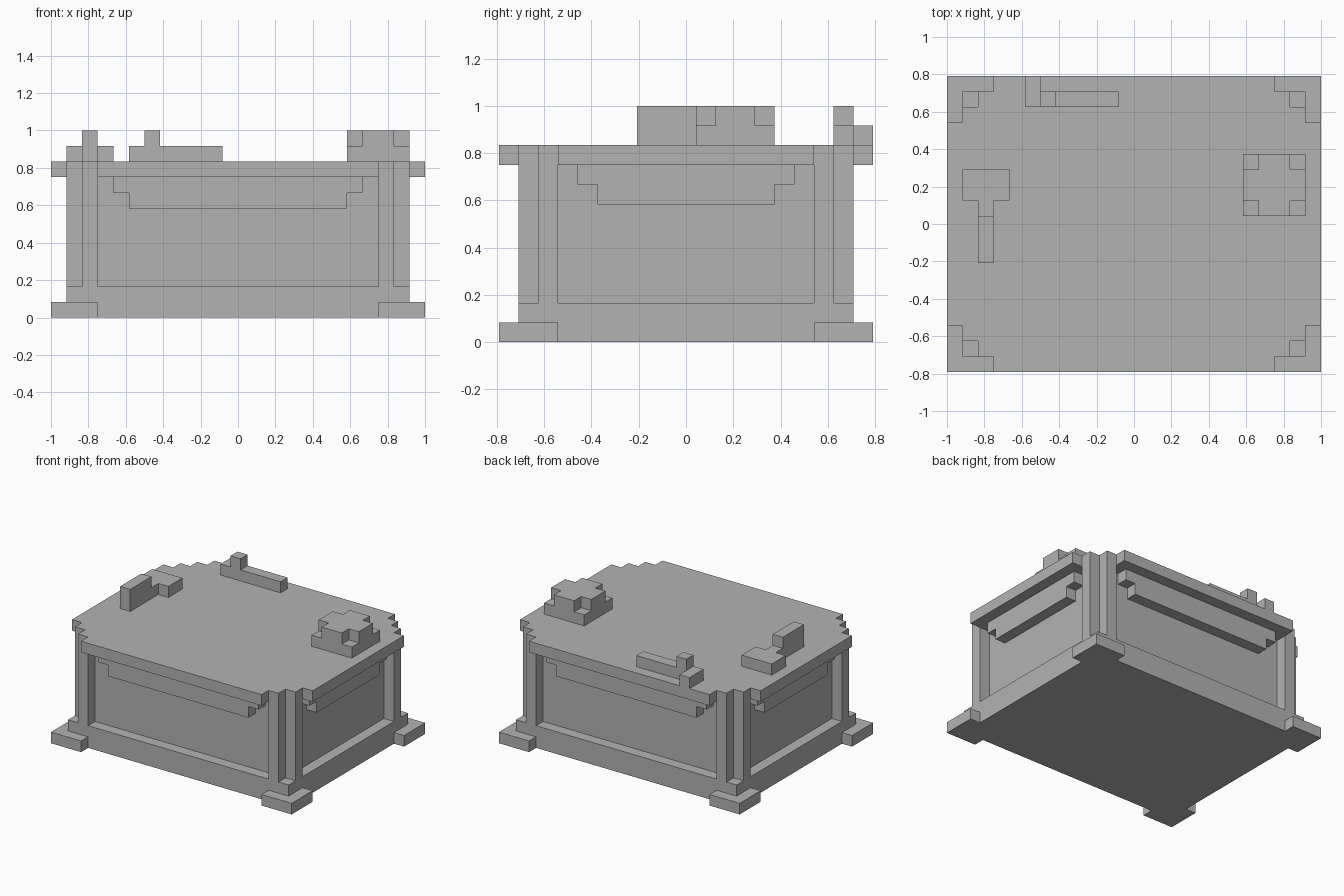
import bpy
import bmesh

cube = bpy.data.objects.get("Cube")
if cube:
    bpy.data.objects.remove(cube, do_unlink=True)

U = 1 / 12  # one block; all sizes below are in blocks

grey = bpy.data.materials.new("plain grey")
grey.use_nodes = True
colour = (0.45, 0.45, 0.45, 1)
grey.diffuse_color = colour
grey.node_tree.nodes["Principled BSDF"].inputs["Base Color"].default_value = colour


def prism(name, outline, z0, z1):
    """Extrude a flat outline from height z0 to z1."""
    bm = bmesh.new()
    face = bm.faces.new([bm.verts.new((x * U, y * U, z0 * U)) for x, y in outline])
    up = bmesh.ops.extrude_face_region(bm, geom=[face])["geom"]
    verts = [v for v in up if isinstance(v, bmesh.types.BMVert)]
    bmesh.ops.translate(bm, verts=verts, vec=(0, 0, (z1 - z0) * U))
    bmesh.ops.recalc_face_normals(bm, faces=bm.faces)
    mesh = bpy.data.meshes.new(name)
    bm.to_mesh(mesh)
    bm.free()
    mesh.materials.append(grey)
    obj = bpy.data.objects.new(name, mesh)
    bpy.context.collection.objects.link(obj)
    return obj


def box(name, x0, x1, y0, y1, z0, z1):
    return prism(name, [(x0, y0), (x1, y0), (x1, y1), (x0, y1)], z0, z1)


def mirrored(points):
    """Repeat a corner path in all four quadrants as one closed outline."""
    a = points
    b = [(-x, y) for x, y in reversed(points)]
    return a + b + [(-x, -y) for x, y in a] + [(-x, -y) for x, y in b]


# Plinth and recessed body
box("plinth", -11, 11, -8.5, 8.5, 0, 2)
box("body", -10, 10, -7.5, 7.5, 2, 9)

# Feet wrapped round the plinth corners, and notched corner posts
foot = [(9, 8.5), (11, 8.5), (11, 6.5), (12, 6.5), (12, 9.5), (9, 9.5)]
post = [(9, 6.5), (11, 6.5), (11, 7.5), (10, 7.5), (10, 8.5), (9, 8.5)]
for sy, depth in ((-1, "front"), (1, "back")):
    for sx, side in ((-1, "right"), (1, "left")):
        place = f"{depth}_{side}"
        prism(f"{place}_foot", [(sx * x, sy * y) for x, y in foot], 0, 1)
        prism(f"{place}_post", [(sx * x, sy * y) for x, y in post], 2, 9)

# Lid with stair-stepped corners
steps = [(12, 6.5), (11, 6.5), (11, 7.5), (10, 7.5), (10, 8.5), (9, 8.5), (9, 9.5)]
prism("lid", mirrored(steps), 9, 10)

# Two-step valance under the lid on every side
for row, inset in (("upper", 0), ("lower", 1)):
    z = 8 - inset
    w, d = 8 - inset, 5.5 - inset
    box(f"front_{row}_valance", -w, w, -8.5, -7.5, z, z + 1)
    box(f"back_{row}_valance", -w, w, 7.5, 8.5, z, z + 1)
    box(f"left_{row}_valance", 10, 11, -d, d, z, z + 1)
    box(f"right_{row}_valance", -11, -10, -d, d, z, z + 1)

# Hammer-shaped item on the right of the lid
box("hammer_head", -11, -8, 1.5, 3.5, 10, 11)
box("hammer_neck", -10, -9, 0.5, 1.5, 10, 11)
box("hammer_handle", -10, -9, -2.5, 0.5, 10, 12)

# Bar-shaped item at the back of the lid
box("bar", -7, -1, 7.5, 8.5, 10, 11)
box("bar_hook", -7, -6, 8.5, 9.5, 10, 11)
box("bar_knob", -6, -5, 7.5, 8.5, 11, 12)

# Stacked mound on the left of the lid: square base, cross-shaped top
box("mound_base", 7, 11, 0.5, 4.5, 10, 11)
cross = [(x + 9, y + 2.5) for x, y in mirrored([(2, 1), (1, 1), (1, 2)])]
prism("mound_top", cross, 11, 12)
